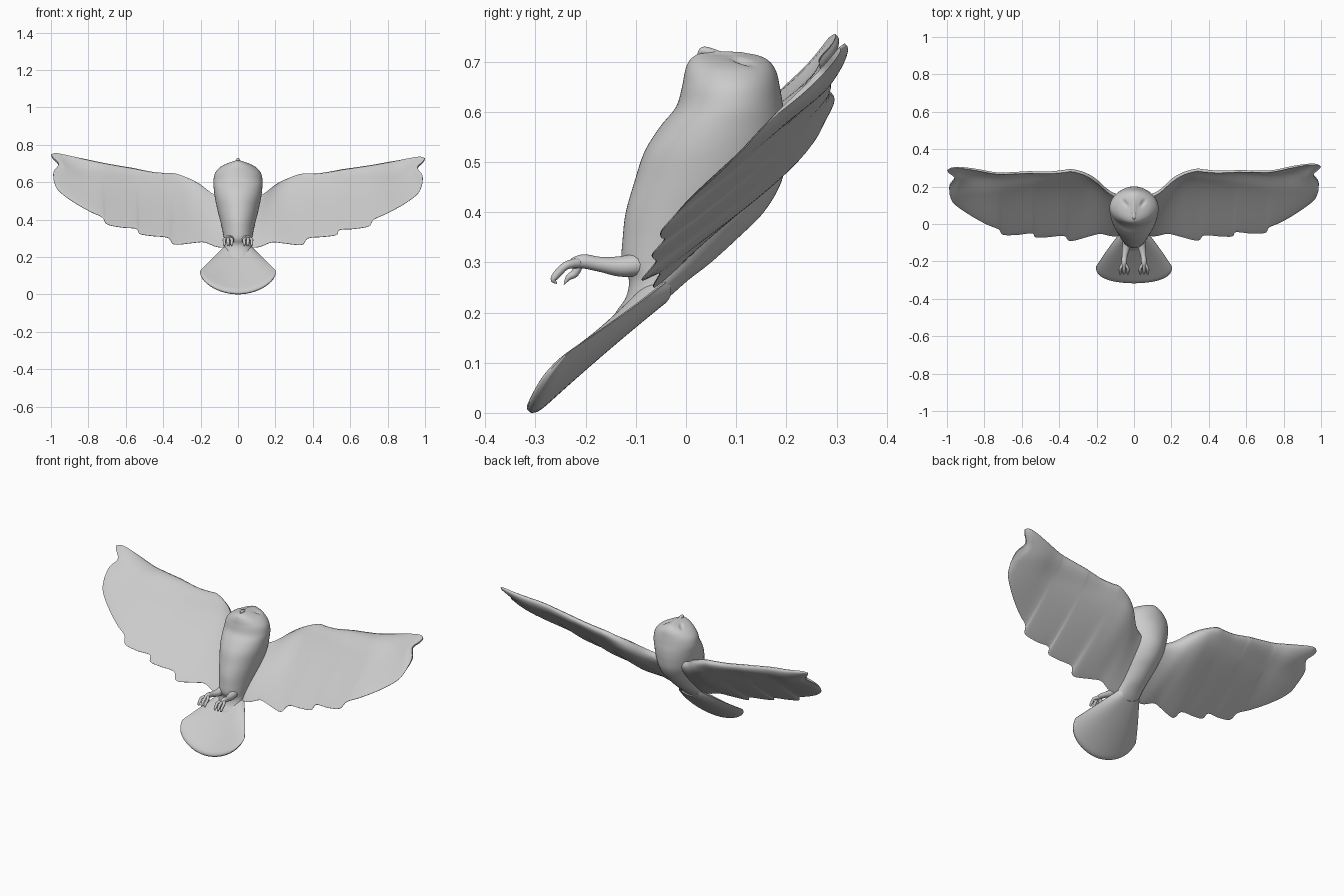
import bpy, bmesh, math
from mathutils import Vector

if "Cube" in bpy.data.objects:
    bpy.data.objects.remove(bpy.data.objects["Cube"])


def spline(pts, sub):
    """Catmull-Rom resampling of a list of tuples."""
    out = []
    for i in range(len(pts) - 1):
        p = [Vector(pts[max(0, min(len(pts) - 1, i + k))]) for k in (-1, 0, 1, 2)]
        for s in range(sub):
            t = s / sub
            out.append(0.5 * (2 * p[1] + (p[2] - p[0]) * t
                              + (2 * p[0] - 5 * p[1] + 4 * p[2] - p[3]) * t * t
                              + (3 * p[1] - p[0] - 3 * p[2] + p[3]) * t ** 3))
    return out + [Vector(pts[-1])]


def finish(ob):
    bpy.ops.object.select_all(action='DESELECT')
    ob.select_set(True)
    bpy.context.view_layer.objects.active = ob
    bpy.ops.object.shade_smooth_by_angle(angle=math.radians(50))


def loft(name, rings):
    """Skin closed rings of equal even length and cap both ends with strips."""
    bm = bmesh.new()
    rows = [[bm.verts.new(p) for p in r] for r in rings]
    n = len(rows[0])
    for a, b in zip(rows, rows[1:]):
        for i in range(n):
            j = (i + 1) % n
            bm.faces.new((a[i], a[j], b[j], b[i]))
    for r in (rows[0], rows[-1]):
        for i in range(n // 2 - 1):
            bm.faces.new((r[i], r[i + 1], r[n - 2 - i], r[n - 1 - i]))
    bmesh.ops.recalc_face_normals(bm, faces=bm.faces)
    me = bpy.data.meshes.new(name)
    bm.to_mesh(me)
    bm.free()
    ob = bpy.data.objects.new(name, me)
    bpy.context.collection.objects.link(ob)
    finish(ob)


def tube(name, pts, radii):
    """Tapered round tube along a smooth path lying near a y-z plane."""
    path = spline([(*p, r) for p, r in zip(pts, radii)], 6)
    c = [Vector(p[:3]) for p in path]
    rings = []
    for i, p in enumerate(path):
        d = (c[min(i + 1, len(c) - 1)] - c[max(i - 1, 0)]).normalized()
        side = Vector((1, 0, 0))
        side = (side - d * side.dot(d)).normalized()
        up = d.cross(side)
        rings.append([c[i] + max(p[3], 0.001) * (side * math.cos(a) + up * math.sin(a))
                      for a in (2 * math.pi * k / 12 for k in range(12))])
    loft(name, rings)


def smooth(t):
    t = max(0, min(1, t))
    return t * t * (3 - 2 * t)


def gauss(x, y, sx, sy):
    return math.exp(-(x / sx) ** 2 - (y / sy) ** 2)


# Body, rump and head: z, front y, back y, half width
body = [(.17, -.15, -.12, .03), (.20, -.14, -.075, .06), (.23, -.12, -.035, .07),
        (.265, -.114, .005, .072), (.30, -.128, .05, .075), (.35, -.126, .105, .085),
        (.40, -.12, .155, .097), (.46, -.103, .19, .112), (.52, -.083, .2, .124),
        (.57, -.052, .2, .13), (.61, -.02, .194, .131), (.65, -.008, .187, .122),
        (.68, -.002, .18, .096), (.70, .006, .167, .064), (.712, .022, .145, .034),
        (.717, .05, .11, .010)]
rings = []
for z, f, b, w in spline(body, 6):
    ring = []
    for k in range(64):
        a = 2 * math.pi * k / 64
        x, y = w * math.cos(a), (f + b) / 2 + (b - f) / 2 * math.sin(a)
        # slanted hollow eyes, nose ridge and sunken facial disc
        top = smooth((z - .64) / .04)
        ex, ey = abs(x) - .048, y - .112
        dz = -.010 * gauss(ex * .6 + ey * .8, ex * .8 - ey * .6, .02, .009)
        dz += .006 * gauss(x, y - .07, .012, .05)
        dz -= .004 * gauss(abs(x) - .04, y - .1, .035, .05)
        ring.append((x, y, z + dz * top))
    rings.append(ring)
loft("body", rings)

# Beak
tube("beak", [(0, .08, .712), (0, .05, .718), (0, .033, .721), (0, .023, .712)],
     [.004, .009, .008, .001])

# Wings: leading x, z and trailing x, z at each station
stations = [(.03, .49, .03, .25), (.13, .53, .11, .253), (.20, .582, .18, .278),
            (.25, .61, .24, .274), (.33, .64, .34, .265), (.38, .643, .375, .30),
            (.45, .648, .46, .308), (.53, .662, .525, .318), (.56, .668, .545, .345),
            (.63, .678, .62, .35), (.71, .69, .70, .365), (.74, .695, .725, .40),
            (.80, .706, .79, .43), (.87, .718, .87, .472), (.94, .731, .935, .515),
            (.98, .735, .97, .55), (1.0, .728, .985, .59)]
NV = 28
normal = Vector((.11, .72, -.69))
for side, name in ((1, "right_wing"), (-1, "left_wing")):
    rings = []
    for lx, lz, tx, tz in spline(stations, 5):
        front, back = [], []
        for k in range(NV + 1):
            v = (1 - math.cos(math.pi * k / NV)) / 2
            x, z = lx + (tx - lx) * v, lz + (tz - lz) * v
            y = -.09 + .95 * (z - .265) - .15 * (x - .35) + .05 * smooth((x - .7) / .3)
            # camber, fading at the tip and towards the body
            y += (.06 - .03 * x) * math.sin(math.pi * v ** .6) * smooth((1.1 - x) / .3) \
                * smooth((x + .02) / .3)
            y += .015 * smooth((z - .58) / .08) * smooth((1.1 - x) / .3)
            y -= .035 * (1 - smooth((x - .08) / .2)) * (1 - v)
            # notched tip
            x -= .035 * math.exp(-((v - .38) / .2) ** 2) * smooth((x - .75) / .25)
            lift = .02 * x * x if side < 0 else 0
            p = Vector((x, y - lift, z + lift))
            # thick arm at the leading edge, thin feathers behind
            t = (.011 + .014 * (1 - smooth(x / .7)) * (1 - v)) * math.sin(math.pi * v ** .6) ** .5 \
                if 0 < k < NV else 0.001
            t *= 1 - .5 * smooth((lx - .96) / .04)
            front.append(p - normal * t)
            back.append(p + normal * t)
        ring = front + back[::-1]
        rings.append([(side * q.x, q.y, q.z) for q in ring])
    loft(name, rings)

# Fan tail, bent forward at its sides
rings = []
for i in range(41):
    s = math.sin(math.pi / 2 * i / 40)
    front, back = [], []
    for k in range(33):
        q = -math.cos(math.pi * k / 32)
        a = q * math.radians(45)
        r = .09 + (.326 - .015 * q * q - .022 * abs(q) ** 8 - .09) * s
        x, z = r * math.sin(a), .33 - r * math.cos(a)
        y = -.318 + 1.08 * z - .045 * (x / .2) ** 2
        t = (.016 + .012 * (1 - s) ** 2) * max(.05, 1 - q ** 6) * (1 - .7 * s ** 40)
        n = Vector((0, .68, -.73)) * t
        front.append(Vector((x, y, z)) - n)
        back.append(Vector((x, y, z)) + n)
    rings.append(front + back[::-1])
loft("tail", rings)

# Legs and clawed feet
for side, label in ((1, "right"), (-1, "left")):
    tube(label + "_leg",
         [(side * .035, -.07, .30), (side * .042, -.125, .292), (side * .05, -.17, .296),
          (side * .053, -.205, .302), (side * .053, -.228, .297)],
         [.024, .021, .015, .014, .010])
    for i, dx in enumerate((-.02, 0, .02)):
        x = side * .053 + dx
        tube(f"{label}_toe_{i + 1}",
             [(side * .053 + dx * .3, -.215, .299), (x, -.238, .294), (x, -.253, .281),
              (x, -.264, .266), (x, -.257, .258)],
             [.010, .008, .008, .006, .001])
    x = side * .045
    tube(label + "_hind_toe",
         [(x, -.215, .292), (x, -.222, .278), (x, -.234, .270), (x, -.243, .256)],
         [.009, .008, .006, .001])
